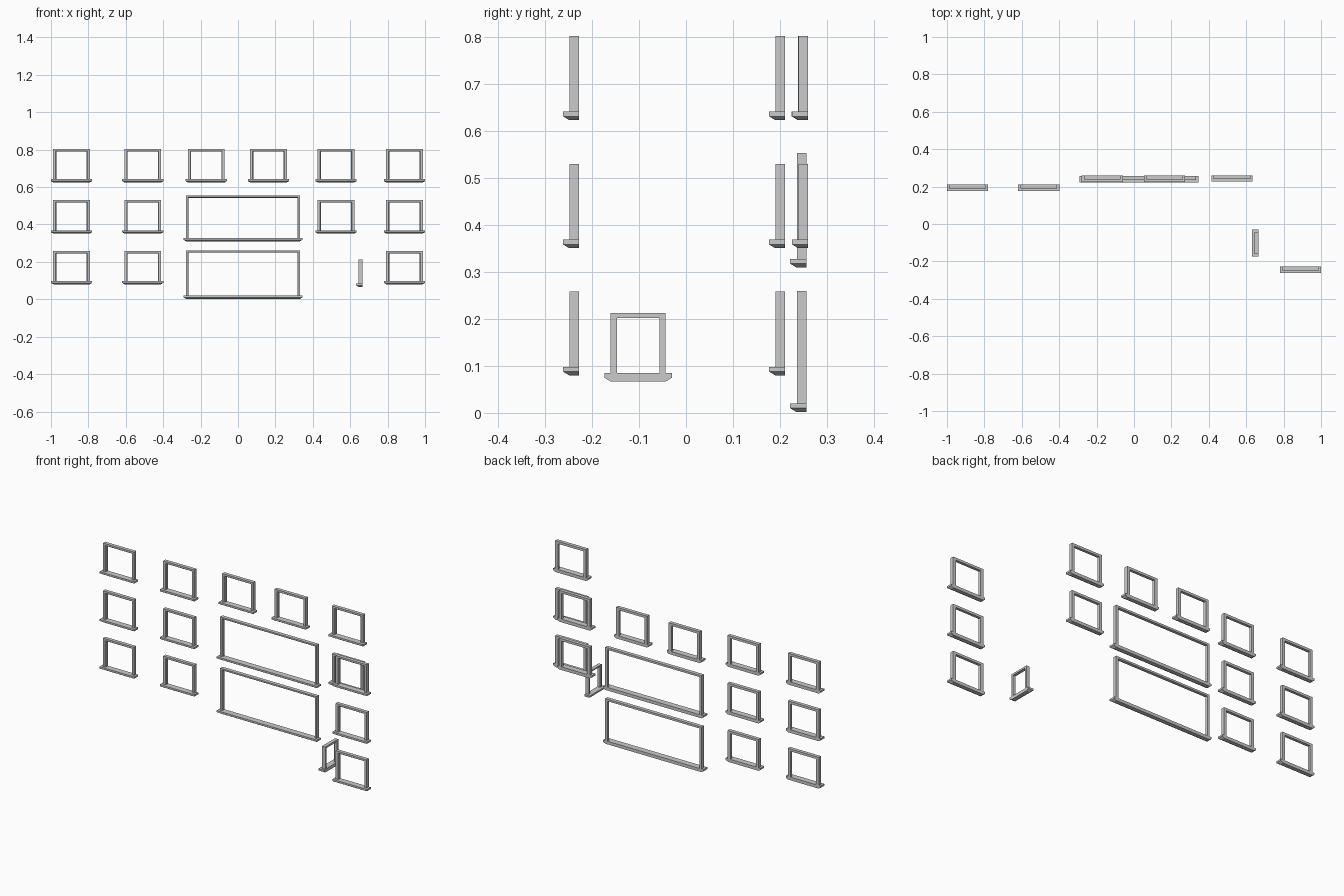
import bpy, bmesh
from math import radians
from mathutils import Matrix

if "Cube" in bpy.data.objects:
    bpy.data.objects.remove(bpy.data.objects["Cube"])

SILL_H = 0.018


def loft(bm, rings, closed):
    """Bridge equal-length rings; closed joins last to first, otherwise both ends are capped."""
    vs = [[bm.verts.new(p) for p in r] for r in rings]
    n, m = len(vs[0]), len(vs)
    for i in range(m if closed else m - 1):
        a, b = vs[i], vs[(i + 1) % m]
        for j in range(n):
            k = (j + 1) % n
            bm.faces.new((a[j], a[k], b[k], b[j]))
    if not closed:
        bm.faces.new(vs[0])
        bm.faces.new(vs[-1])


def finish(bm, name, matrix):
    bmesh.ops.recalc_face_normals(bm, faces=bm.faces)
    mesh = bpy.data.meshes.new(name)
    bm.to_mesh(mesh)
    bm.free()
    mesh.transform(matrix)
    bpy.context.collection.objects.link(bpy.data.objects.new(name, mesh))


def window(name, x, y, z, w, h, sill_w, bar, depth=0.02, lip=0.014, turn=0):
    """Window centred on x, frame front at y, sill bottom at z; h is the full height."""
    place = Matrix.Translation((x, y, z)) @ Matrix.Rotation(radians(turn), 4, 'Z')

    # frame: two jambs and a head with a chamfered inner front edge
    bm = bmesh.new()
    c = 0.004
    section = [(0, 0), (bar - c, 0), (bar, c), (bar, depth), (0, depth)]
    top_bar = bar * 0.8
    rings = []
    for side, top in ((-1, False), (-1, True), (1, True), (1, False)):
        rings.append([(side * (w / 2 - i), d,
                       h - i * top_bar / bar if top else SILL_H)
                      for i, d in section])
    loft(bm, rings, False)
    finish(bm, name + "_frame", place)

    # sill: projecting slab, undercut at the front and both ends
    bm = bmesh.new()
    rings = []
    for inset, zz in ((0.013, 0), (0, 0.008), (0, SILL_H)):
        s = sill_w / 2 - inset
        f = -lip + inset
        rings.append([(-s, f, zz), (s, f, zz), (s, depth, zz), (-s, depth, zz)])
    loft(bm, rings, False)
    finish(bm, name + "_sill", place)


ROWS = {"lower": 0.08, "middle": 0.351, "upper": 0.624}
small = dict(w=0.196, h=0.179, sill_w=0.22, bar=0.017)

# full-height columns of small windows
for col, x, y in (("far_left", -0.89, 0.191), ("left", -0.509, 0.191),
                  ("right_wing", 0.89, -0.248)):
    for row, z in ROWS.items():
        window(f"{col}_{row}_window", x, y, z, **small)

# right recessed column, upper two rows only
for row in ("middle", "upper"):
    window(f"right_{row}_window", 0.524, 0.24, ROWS[row], **small)

# pair above the wide windows
for col, x in (("centre_left", -0.17), ("centre_right", 0.163)):
    window(f"{col}_upper_window", x, 0.239, ROWS["upper"], **small)

# wide windows
for row, z, h in (("lower", 0.002, 0.258), ("upper", 0.31, 0.244)):
    window(f"wide_{row}_window", 0.027, 0.236, z, 0.61, h, 0.635, 0.014, depth=0.021)

# small side window facing -x
window("side_window", 0.645, -0.102, 0.067, 0.117, 0.146, 0.144, 0.013, turn=-90)
